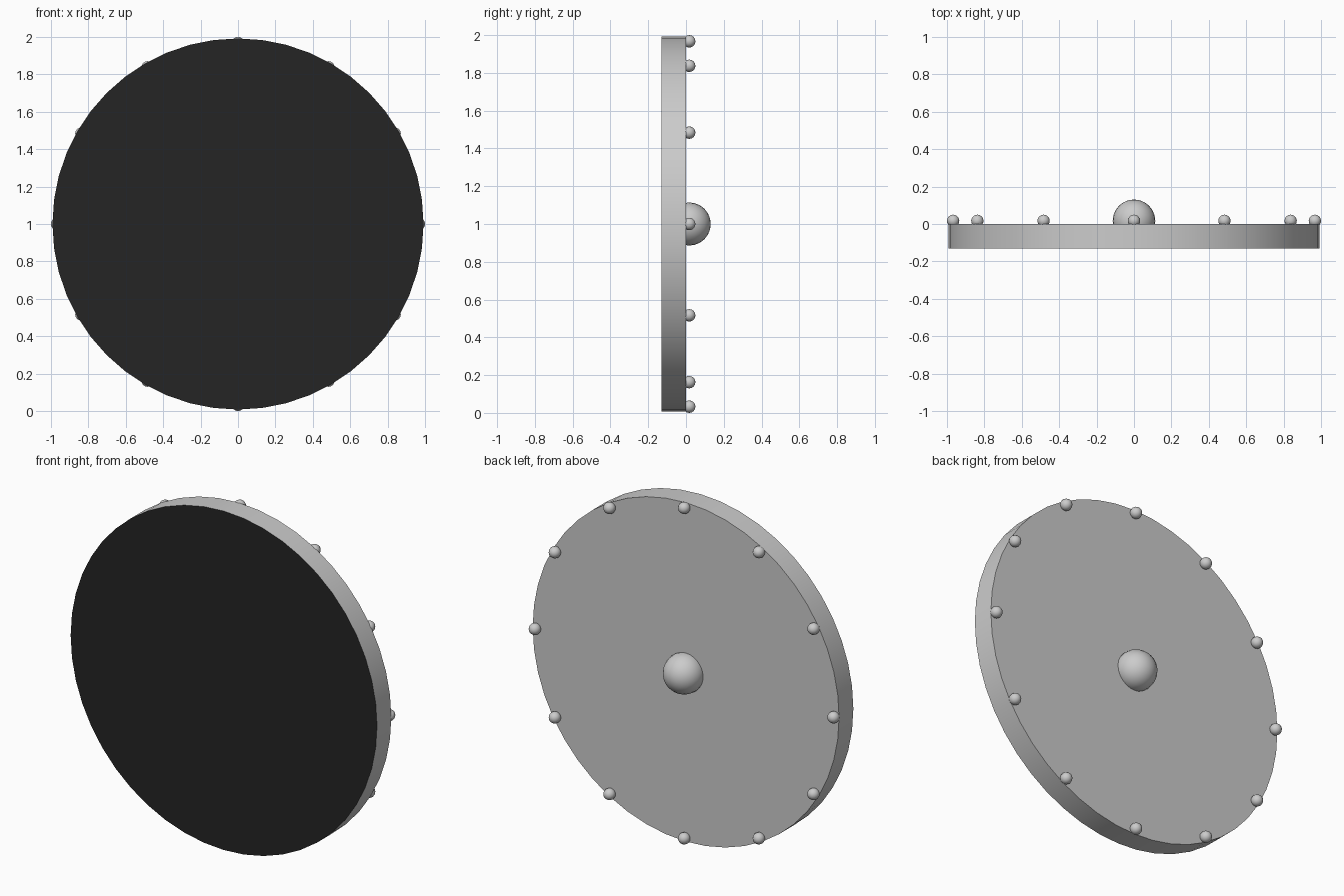
import bpy
from math import sin, cos, pi

cube = bpy.data.objects.get("Cube")
if cube:
    bpy.data.objects.remove(cube, do_unlink=True)


def material(name, value):
    mat = bpy.data.materials.new(name)
    mat.use_nodes = True
    color = (value, value, value, 1)
    mat.diffuse_color = color
    mat.node_tree.nodes["Principled BSDF"].inputs["Base Color"].default_value = color
    return mat


grey = material("steel grey", 0.6)
black = material("black", 0.018)


def ball(name, radius, location, segments, rings):
    # Poles point along y, out of the shield face
    bpy.ops.mesh.primitive_uv_sphere_add(segments=segments, ring_count=rings,
                                         radius=radius, location=location,
                                         rotation=(pi / 2, 0, 0))
    obj = bpy.context.object
    obj.name = name
    obj.data.materials.append(grey)
    bpy.ops.object.shade_smooth()
    return obj


# Round board with a black face on the front
bpy.ops.mesh.primitive_cylinder_add(vertices=48, radius=0.992, depth=0.132,
                                    location=(0, -0.065, 1), rotation=(pi / 2, 0, 0))
board = bpy.context.object
board.name = "shield_board"
bpy.ops.object.transform_apply(location=False, rotation=True, scale=False)
board.data.materials.append(grey)
board.data.materials.append(black)
for face in board.data.polygons:
    face.material_index = 1 if face.normal.y < -0.9 else 0
bpy.ops.object.shade_smooth_by_angle(angle=pi / 6)

# Central boss
ball("center_boss", 0.114, (0, 0.017, 1), 24, 12)

# Ring of rivets along the rim
for i in range(12):
    a = i * pi / 6
    ball(f"rim_rivet_{i + 1}", 0.033, (0.967 * cos(a), 0.017, 1 + 0.967 * sin(a)), 16, 8)
